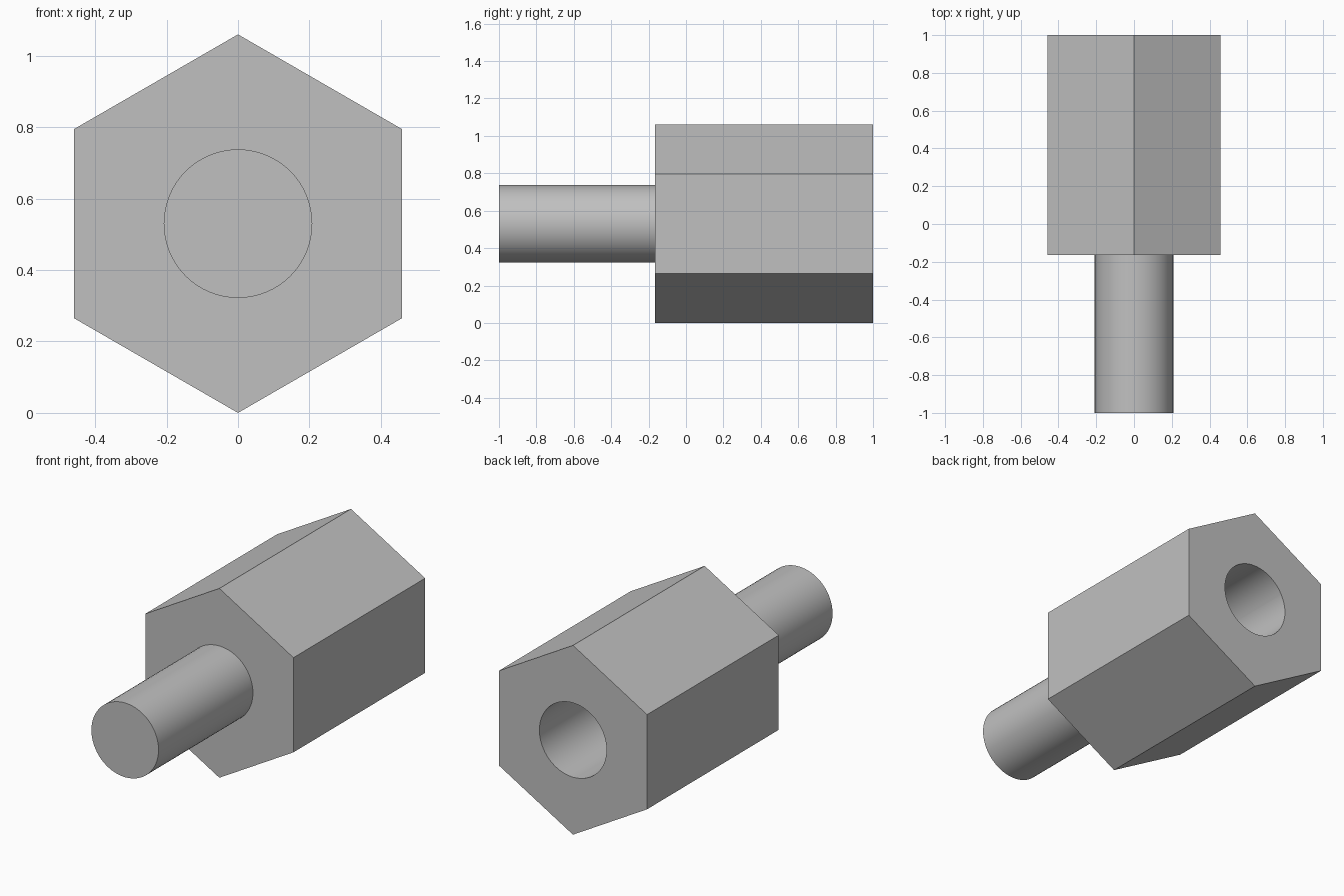
import bpy
import math

if "Cube" in bpy.data.objects:
    bpy.data.objects.remove(bpy.data.objects["Cube"], do_unlink=True)

CENTRE_Z = 0.53
SHOULDER_Y = -0.165
ROD_RADIUS = 0.208
HOLE_DEPTH = 0.83

metal = bpy.data.materials.new("grey metal")
metal.use_nodes = True
GREY = (0.53, 0.53, 0.53, 1)
metal.diffuse_color = GREY
metal.node_tree.nodes["Principled BSDF"].inputs["Base Color"].default_value = GREY


def prism(name, sides, radius, y0, y1):
    """Prism lying along y with a corner pointing up."""
    bpy.ops.mesh.primitive_cylinder_add(
        vertices=sides, radius=radius, depth=y1 - y0,
        location=(0, (y0 + y1) / 2, CENTRE_Z), rotation=(math.pi / 2, 0, 0))
    obj = bpy.context.object
    obj.name = name
    obj.data.materials.append(metal)
    bpy.ops.object.transform_apply(location=False, rotation=True, scale=False)
    return obj


def smooth(obj):
    bpy.ops.object.select_all(action='DESELECT')
    obj.select_set(True)
    bpy.context.view_layer.objects.active = obj
    bpy.ops.object.shade_smooth_by_angle(angle=math.radians(30))


# Hexagonal body with a blind bore in its back end
body = prism("hex_body", 6, CENTRE_Z, SHOULDER_Y, 1)
cutter = prism("bore_cutter", 64, ROD_RADIUS, 1 - HOLE_DEPTH, 1.1)
bore = body.modifiers.new("bore", 'BOOLEAN')
bore.operation = 'DIFFERENCE'
bore.solver = 'EXACT'
bore.object = cutter
bpy.context.view_layer.objects.active = body
bpy.ops.object.modifier_apply(modifier=bore.name)
bpy.data.objects.remove(cutter, do_unlink=True)
smooth(body)

# Round stud on the front end
stud = prism("stud", 64, ROD_RADIUS, -1, SHOULDER_Y)
smooth(stud)
